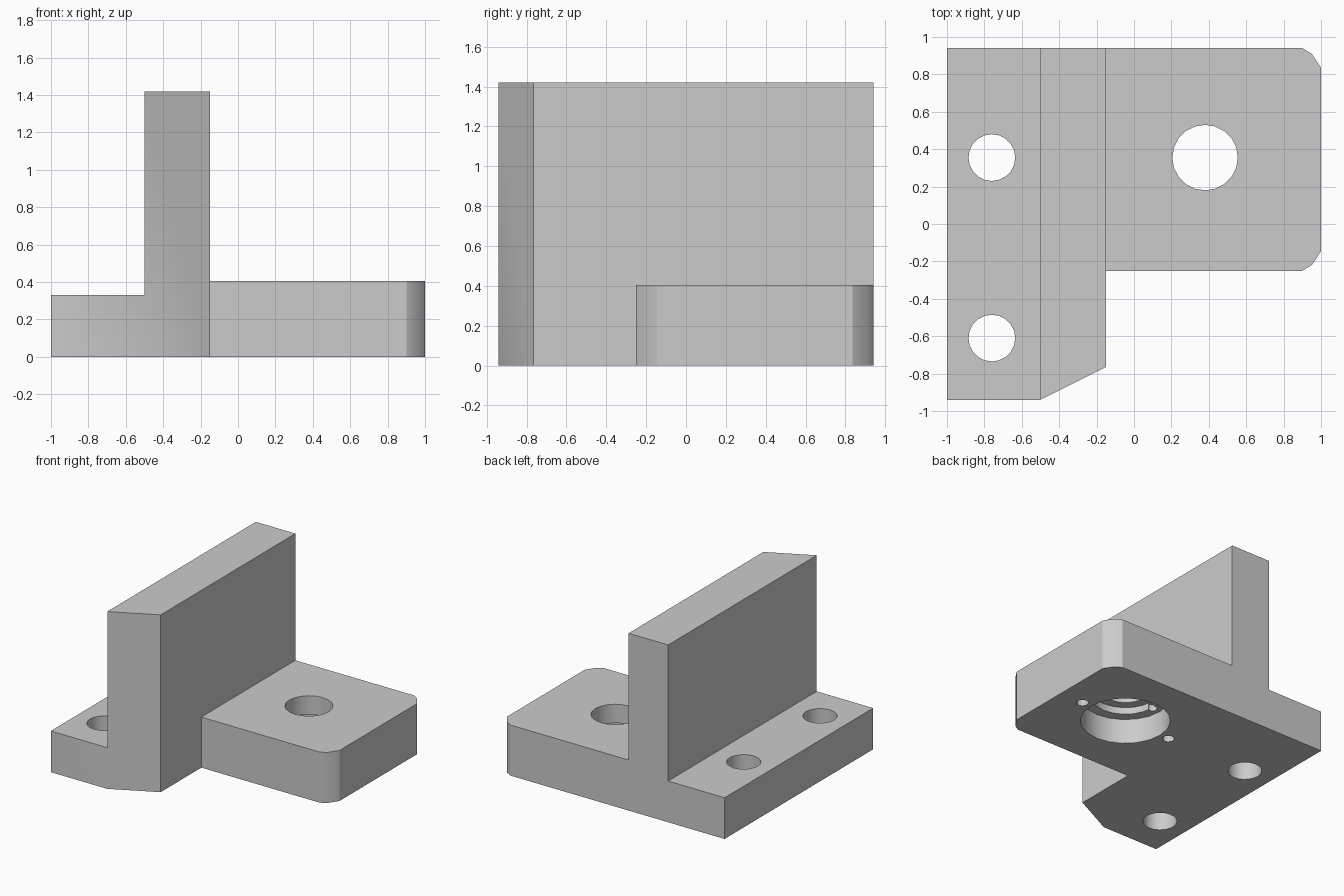
import bpy
import bmesh
from math import cos, sin, pi, radians

cube = bpy.data.objects.get("Cube")
if cube:
    bpy.data.objects.remove(cube, do_unlink=True)

grey = bpy.data.materials.new("plain grey")
grey.use_nodes = True
colour = (0.6, 0.6, 0.6, 1)
grey.diffuse_color = colour
grey.node_tree.nodes["Principled BSDF"].inputs["Base Color"].default_value = colour


def prism(name, outline, bottom, top):
    """Extrude a flat outline upward from bottom to top."""
    bm = bmesh.new()
    face = bm.faces.new([bm.verts.new((x, y, bottom)) for x, y in outline])
    grown = bmesh.ops.extrude_face_region(bm, geom=[face])["geom"]
    rim = [v for v in grown if isinstance(v, bmesh.types.BMVert)]
    bmesh.ops.translate(bm, verts=rim, vec=(0, 0, top - bottom))
    bmesh.ops.recalc_face_normals(bm, faces=bm.faces)
    mesh = bpy.data.meshes.new(name)
    bm.to_mesh(mesh)
    bm.free()
    mesh.materials.append(grey)
    obj = bpy.data.objects.new(name, mesh)
    bpy.context.collection.objects.link(obj)
    return obj


def combine(target, other, operation):
    """Apply a boolean and discard the helper object."""
    mod = target.modifiers.new(operation, "BOOLEAN")
    mod.operation = operation
    mod.solver = "EXACT"
    mod.object = other
    bpy.context.view_layer.objects.active = target
    bpy.ops.object.modifier_apply(modifier=mod.name)
    bpy.data.objects.remove(other, do_unlink=True)


def drill(target, x, y, radius, top, sides=20):
    """Cut a round hole from below up to the given height."""
    ring = [(x + radius * cos(2 * pi * i / sides), y + radius * sin(2 * pi * i / sides))
            for i in range(sides)]
    combine(target, prism("drill", ring, -0.1, top), "DIFFERENCE")


FRONT, BACK = -0.94, 0.94
WALL_OUT, WALL_IN = -0.5, -0.15
PLATE_FRONT = -0.25

# Mounting foot, upright wall with slanted front, and bearing plate with eased corners
bracket = prism("bracket", [(-1, FRONT), (WALL_OUT, FRONT), (WALL_OUT, BACK), (-1, BACK)], 0, 0.33)
wall = prism("wall", [(WALL_OUT, FRONT), (WALL_IN, -0.765), (WALL_IN, BACK), (WALL_OUT, BACK)], 0, 1.42)
plate = prism("plate", [(WALL_IN, PLATE_FRONT), (0.9, PLATE_FRONT), (0.95, -0.22), (1, -0.145),
                        (1, 0.835), (0.95, 0.91), (0.9, BACK), (WALL_IN, BACK)], 0, 0.405)
combine(bracket, wall, "UNION")
combine(bracket, plate, "UNION")

# Mounting holes through the foot
for y in (0.355, -0.61):
    drill(bracket, -0.76, y, 0.125, 0.6)

# Stepped bore, wide at the underside, with a small key notch
bore_x, bore_y = 0.38, 0.355
for radius, top in ((0.33, 0.2), (0.25, 0.255), (0.175, 0.6)):
    drill(bracket, bore_x, bore_y, radius, top)
drill(bracket, bore_x - 0.26, bore_y, 0.035, 0.25, 12)

# Blind screw holes beside the bore
for side in (-1, 1):
    drill(bracket, bore_x + side * 0.41, bore_y, 0.045, 0.2, 12)

bpy.ops.object.select_all(action="DESELECT")
bracket.select_set(True)
bpy.context.view_layer.objects.active = bracket
bpy.ops.object.shade_smooth_by_angle(angle=radians(30))
